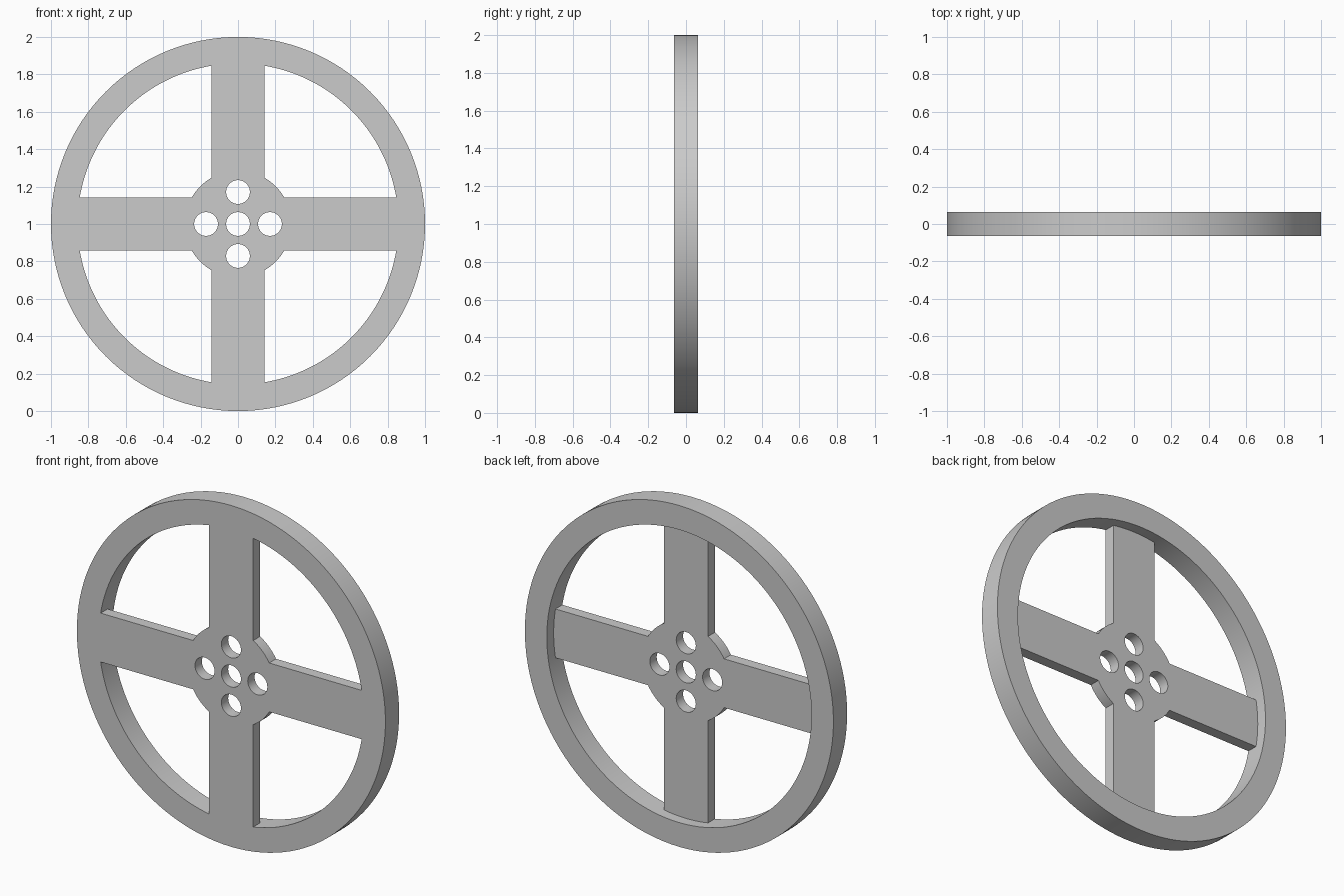
import bpy
import bmesh
from math import sin, cos, pi, asin, radians

cube = bpy.data.objects.get("Cube")
if cube:
    bpy.data.objects.remove(cube)

HALF = 0.0635        # half the rim thickness
RIM_IN = 0.858       # inner radius of the rim
HUB = 0.285
SPOKE = 0.143        # half the spoke width
HOLE = 0.0635
PITCH = 0.171        # distance of the outer holes from the centre

grey = bpy.data.materials.new("light grey")
grey.use_nodes = True
grey.diffuse_color = (0.6, 0.6, 0.6, 1)
grey.node_tree.nodes["Principled BSDF"].inputs["Base Color"].default_value = (0.6, 0.6, 0.6, 1)


def circle(radius, n, cx=0, cz=0):
    return [(cx + radius * cos(2 * pi * i / n), cz + radius * sin(2 * pi * i / n)) for i in range(n)]


def prism(bm, outline, y0, y1):
    """Extrude an outline in the xz plane from y0 to y1."""
    face = bm.faces.new([bm.verts.new((x, y0, z + 1)) for x, z in outline])
    grown = bmesh.ops.extrude_face_region(bm, geom=[face])["geom"]
    verts = [v for v in grown if isinstance(v, bmesh.types.BMVert)]
    bmesh.ops.translate(bm, verts=verts, vec=(0, y1 - y0, 0))


def make(name, bm):
    bmesh.ops.recalc_face_normals(bm, faces=bm.faces)
    mesh = bpy.data.meshes.new(name)
    bm.to_mesh(mesh)
    bm.free()
    mesh.materials.append(grey)
    obj = bpy.data.objects.new(name, mesh)
    bpy.context.collection.objects.link(obj)
    return obj


def combine(target, other, operation):
    mod = target.modifiers.new(operation.lower(), "BOOLEAN")
    mod.operation = operation
    mod.solver = "EXACT"
    mod.object = other
    bpy.context.view_layer.objects.active = target
    bpy.ops.object.modifier_apply(modifier=mod.name)
    bpy.data.objects.remove(other)


# Rim: a ring with a rectangular section
bm = bmesh.new()
N = 128
loops = [[bm.verts.new((x, y, z + 1)) for x, z in circle(r, N)]
         for r, y in ((1, -HALF), (1, HALF), (RIM_IN, HALF), (RIM_IN, -HALF))]
for k in range(4):
    a, b = loops[k], loops[(k + 1) % 4]
    for i in range(N):
        j = (i + 1) % N
        bm.faces.new((a[i], a[j], b[j], b[i]))
wheel = make("wheel", bm)

# Hub and four spokes: one outline, half as thick, flush with the front
outline = []
start = asin(SPOKE / HUB)
reach = RIM_IN + 0.05
for q in range(4):
    quarter = [(reach, -SPOKE), (reach, SPOKE)]
    for i in range(13):
        t = start + (pi / 2 - 2 * start) * i / 12
        quarter.append((HUB * cos(t), HUB * sin(t)))
    c, s = cos(q * pi / 2), sin(q * pi / 2)
    outline += [(x * c - z * s, x * s + z * c) for x, z in quarter]
bm = bmesh.new()
prism(bm, outline, -HALF, 0)
spokes = make("hub_and_spokes", bm)

# Five round holes through the hub
bm = bmesh.new()
for cx, cz in ((0, 0), (PITCH, 0), (-PITCH, 0), (0, PITCH), (0, -PITCH)):
    prism(bm, circle(HOLE, 40, cx, cz), -0.2, 0.2)
holes = make("hole_cutter", bm)
holes.hide_render = True

combine(spokes, holes, "DIFFERENCE")
combine(wheel, spokes, "UNION")

# Smooth the round walls, keep the corners sharp
bpy.ops.object.select_all(action="DESELECT")
wheel.select_set(True)
bpy.context.view_layer.objects.active = wheel
bpy.ops.object.shade_smooth_by_angle(angle=radians(30))
